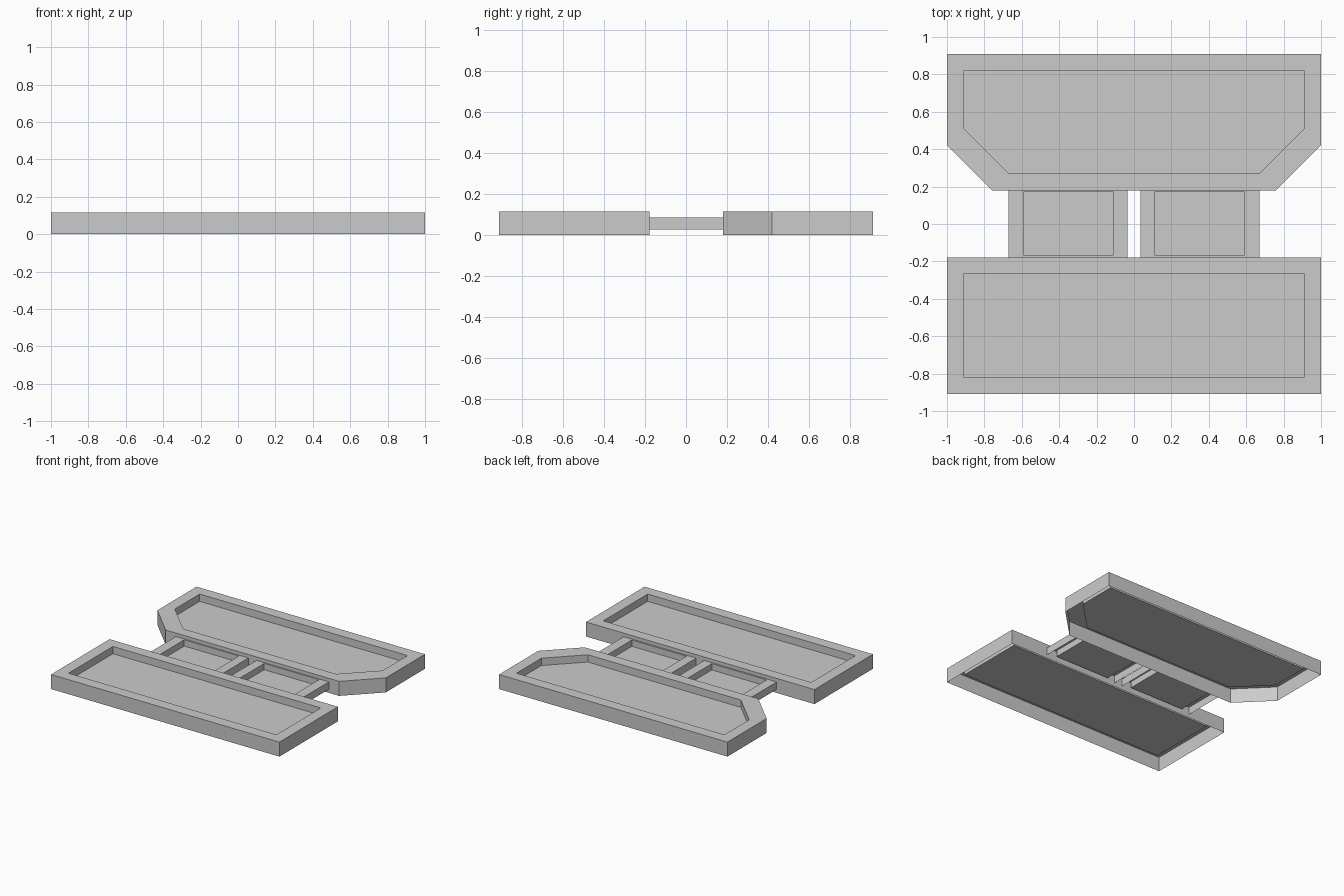
import bpy

if "Cube" in bpy.data.objects:
    bpy.data.objects.remove(bpy.data.objects["Cube"])


def pan(name, outer, inner, z_bottom, z_top, z_floor, open_edges=()):
    """Sheet pan, open underneath: skirt, flat rim, inner wall, sunken floor.
    Outlines run counter-clockwise; open_edges have no skirt."""
    n = len(outer)
    rings = [(outer, z_bottom), (outer, z_top), (inner, z_top), (inner, z_floor)]
    verts = [(x, y, z) for ring, z in rings for x, y in ring]
    faces = []
    for r in range(3):
        for i in range(n):
            if r == 0 and i in open_edges:
                continue
            j = (i + 1) % n
            faces.append((r * n + i, r * n + j, (r + 1) * n + j, (r + 1) * n + i))
    faces.append(tuple(range(3 * n, 4 * n)))
    mesh = bpy.data.meshes.new(name)
    mesh.from_pydata(verts, [], faces)
    mesh.update()
    obj = bpy.data.objects.new(name, mesh)
    bpy.context.collection.objects.link(obj)
    return obj


def rect(x0, x1, y0, y1):
    return [(x0, y0), (x1, y0), (x1, y1), (x0, y1)]


def chamfered(w, y0, y1, c):
    return [(-w + c, y0), (w - c, y0), (w, y0 + c), (w, y1), (-w, y1), (-w, y0 + c)]


# Front rectangular tray
pan("front_tray", rect(-1, 1, -0.91, -0.178), rect(-0.91, 0.91, -0.82, -0.265),
    0, 0.115, 0.057)

# Back tray with its two inner-facing corners cut off
pan("back_tray", chamfered(1, 0.18, 0.91, 0.24), chamfered(0.91, 0.27, 0.82, 0.24),
    0, 0.115, 0.057)

# Pair of small linking trays; their ends butt against the big trays
link = pan("link_trays", rect(0.035, 0.67, -0.178, 0.18),
           rect(0.11, 0.59, -0.165, 0.17), 0.028, 0.087, 0.037, open_edges=(0, 2))
link.modifiers.new("mirror", "MIRROR").use_axis[0] = True
